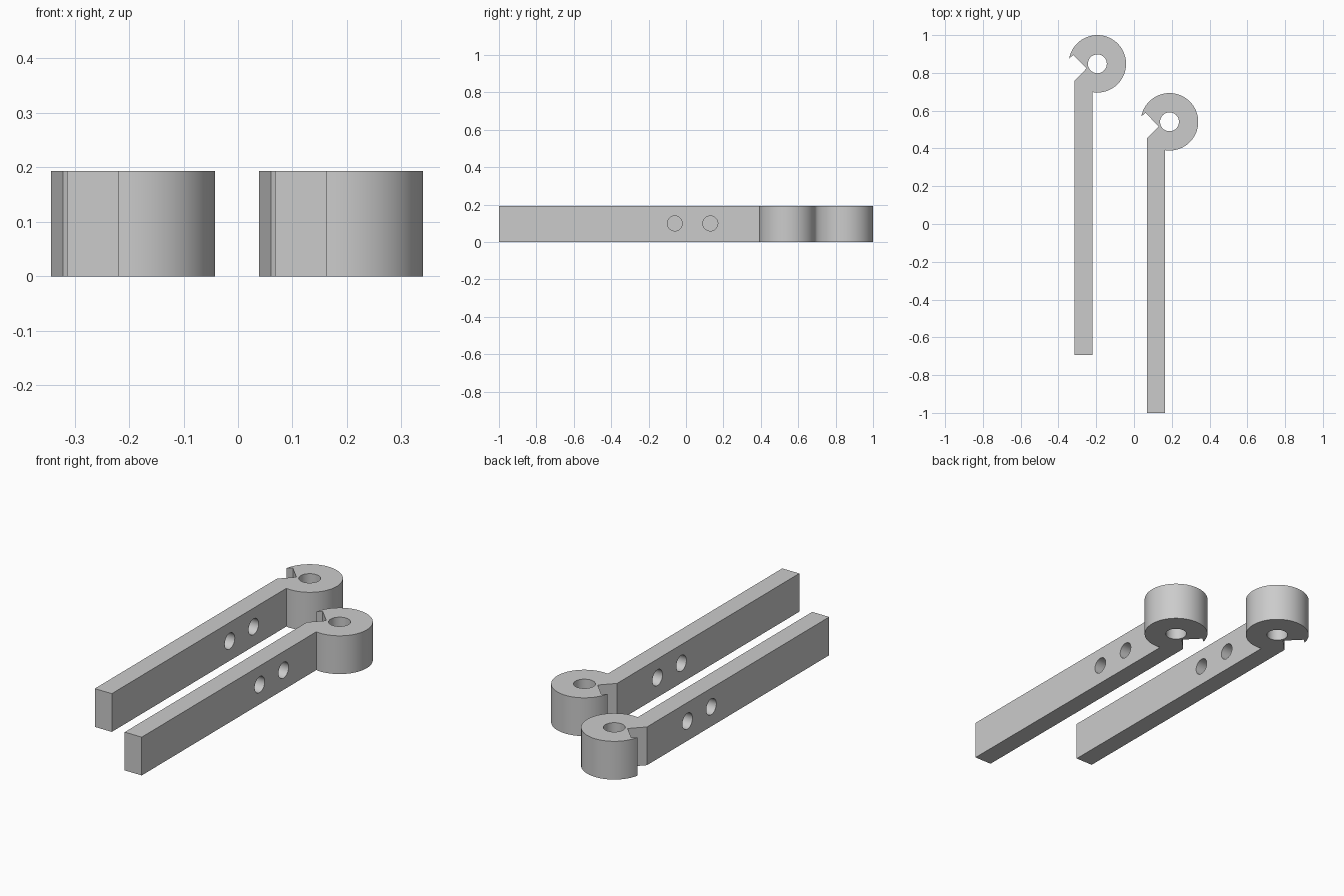
import bpy, bmesh, math
from mathutils import Vector

cube = bpy.data.objects.get("Cube")
if cube:
    bpy.data.objects.remove(cube, do_unlink=True)

HEIGHT = 0.193
RING = Vector((0.188, 0.541))
RING_RADIUS = 0.152
ARM_LEFT, ARM_RIGHT, ARM_END = 0.068, 0.163, -1.0

grey = bpy.data.materials.new("plain grey")
grey.use_nodes = True
grey.diffuse_color = (0.6, 0.6, 0.6, 1)
grey.node_tree.nodes["Principled BSDF"].inputs["Base Color"].default_value = (0.6, 0.6, 0.6, 1)


def hook_outline():
    # Straight arm, round head, then the angled notch in the head
    points = [(ARM_LEFT, ARM_END), (ARM_RIGHT, ARM_END)]
    start = -math.acos((ARM_RIGHT - RING.x) / RING_RADIUS)
    end = math.radians(169)
    steps = 72
    for i in range(steps + 1):
        a = start + (end - start) * i / steps
        points.append((RING.x + RING_RADIUS * math.cos(a),
                       RING.y + RING_RADIUS * math.sin(a)))
    points += [(0.061, 0.588), (0.131, 0.517), (ARM_LEFT, 0.452)]
    return points


def cut_hole(target, location, radius, depth, rotation):
    bpy.ops.mesh.primitive_cylinder_add(vertices=48, radius=radius, depth=depth,
                                        location=location, rotation=rotation)
    cutter = bpy.context.object
    cutter.name = "hole_cutter"
    cutter.hide_render = True
    mod = target.modifiers.new("hole", "BOOLEAN")
    mod.operation = "DIFFERENCE"
    mod.solver = "EXACT"
    mod.object = cutter
    bpy.ops.object.select_all(action="DESELECT")
    target.select_set(True)
    bpy.context.view_layer.objects.active = target
    bpy.ops.object.modifier_apply(modifier=mod.name)
    bpy.data.objects.remove(cutter, do_unlink=True)


def make_hook(name, offset):
    # Extrude the outline upwards
    bm = bmesh.new()
    face = bm.faces.new([bm.verts.new((x, y, 0)) for x, y in hook_outline()])
    extruded = bmesh.ops.extrude_face_region(bm, geom=[face])["geom"]
    bmesh.ops.translate(bm, vec=(0, 0, HEIGHT),
                        verts=[v for v in extruded if isinstance(v, bmesh.types.BMVert)])
    bmesh.ops.recalc_face_normals(bm, faces=bm.faces)
    mesh = bpy.data.meshes.new(name)
    bm.to_mesh(mesh)
    bm.free()
    mesh.materials.append(grey)
    hook = bpy.data.objects.new(name, mesh)
    bpy.context.collection.objects.link(hook)

    # Pivot hole through the head, two cross holes through the arm
    cut_hole(hook, (RING.x, RING.y, HEIGHT / 2), 0.05, 1, (0, 0, 0))
    for y in (-0.06, 0.13):
        cut_hole(hook, ((ARM_LEFT + ARM_RIGHT) / 2, y, 0.099), 0.04, 0.4,
                 (0, math.pi / 2, 0))
    bpy.ops.object.shade_smooth_by_angle(angle=math.radians(30))
    hook.location = offset


make_hook("left_hook_arm", (0, 0, 0))
make_hook("right_hook_arm", (-0.382, 0.307, 0))
